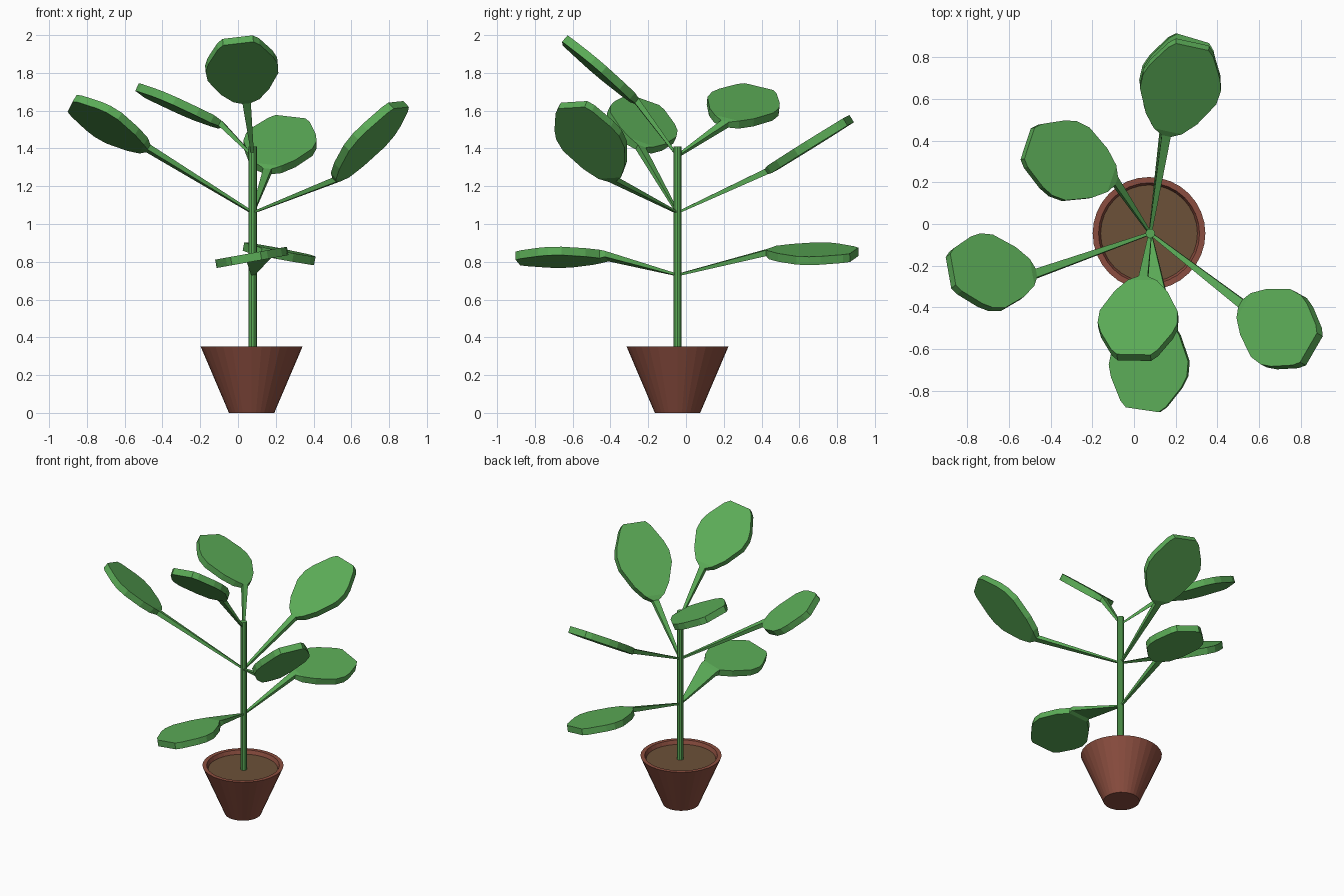
import bpy, bmesh, math
from mathutils import Vector

if "Cube" in bpy.data.objects:
    bpy.data.objects.remove(bpy.data.objects["Cube"])

SX, SY = 0.078, -0.045          # stem axis


def material(name, rgb):
    m = bpy.data.materials.new(name)
    m.diffuse_color = (*rgb, 1)
    m.use_nodes = True
    m.node_tree.nodes["Principled BSDF"].inputs["Base Color"].default_value = m.diffuse_color
    return m


GREEN = material("leaf green", (0.105, 0.41, 0.095))
CLAY = material("terracotta", (0.26, 0.076, 0.05))
SOIL = material("soil brown", (0.15, 0.082, 0.04))


def add_object(name, bm, mat):
    bmesh.ops.recalc_face_normals(bm, faces=bm.faces)
    me = bpy.data.meshes.new(name)
    bm.to_mesh(me)
    bm.free()
    me.materials.append(mat)
    ob = bpy.data.objects.new(name, me)
    bpy.context.collection.objects.link(ob)
    return ob


def loft(name, rings, mat):
    """Skin a list of vertex rings and cap both ends."""
    bm = bmesh.new()
    vs = [[bm.verts.new(p) for p in r] for r in rings]
    n = len(vs[0])
    for a, b in zip(vs, vs[1:]):
        for i in range(n):
            j = (i + 1) % n
            bm.faces.new((a[i], a[j], b[j], b[i]))
    bm.faces.new(vs[0])
    bm.faces.new(vs[-1])
    return add_object(name, bm, mat)


def lathe(name, profile, sides, mat, cx=SX, cy=SY):
    rings = [[(cx + r * math.cos(2 * math.pi * i / sides),
               cy + r * math.sin(2 * math.pi * i / sides), z)
              for i in range(sides)] for r, z in profile]
    return loft(name, rings, mat)


# Pot with rim, soil and stem
lathe("pot", [(0.12, 0), (0.27, 0.352), (0.242, 0.352), (0.228, 0.315)], 32, CLAY, 0.072)
lathe("soil", [(0.225, 0.30), (0.236, 0.325)], 32, SOIL, 0.072)
lathe("stem", [(0.023, 0.31), (0.023, 1.41)], 10, GREEN)

# Blade outline: (fraction of length, fraction of half width)
OUTLINE = [(0.06, 0.36), (0.2, 0.66), (0.45, 0.98), (0.6, 1.0),
           (0.72, 0.9), (0.94, 0.58), (1.0, 0.42)]


def leaf(name, z0, neck, tip_xy, slope, half=0.192, neck_half=0.022, thick=0.045):
    """Tapered stalk from the stem, flaring into a flat blade on a tilted plane."""
    a, b = slope
    neck = Vector(neck)
    dx, dy = tip_xy[0] - neck.x, tip_xy[1] - neck.y
    along = Vector((dx, dy, a * dx + b * dy))
    normal = Vector((-a, -b, 1)).normalized()
    side = normal.cross(along).normalized()

    def ring(p, w, t):
        s, u = side * w, normal * t / 2
        return [p - s + u, p + s + u, p + s - u, p - s - u]

    rings = [ring(Vector((SX, SY, z0)), 0.007, 0.012), ring(neck, neck_half, 0.032)]
    rings += [ring(neck + along * u, max(w * half, neck_half), thick) for u, w in OUTLINE]
    loft(name, rings, GREEN)


# Lower pair
leaf("low_front_leaf", 0.73, (0.11, -0.42, 0.83), (0.043, -0.89), (0.18, 0.0), neck_half=0.07)
leaf("low_back_leaf", 0.73, (0.145, 0.43, 0.85), (0.28, 0.89), (-0.2, 0.03))
# Middle three
leaf("middle_back_leaf", 1.06, (0.155, 0.43, 1.28), (0.28, 0.86), (0.02, 0.62))
leaf("middle_left_leaf", 1.06, (-0.475, -0.24, 1.40), (-0.878, -0.225), (-0.61, -0.47))
leaf("middle_right_leaf", 1.06, (0.52, -0.385, 1.235), (0.85, -0.60), (0.9, -0.46))
# Upper two
leaf("top_front_leaf", 1.36, (0.045, -0.26, 1.65), (0.0, -0.64), (0.1, -0.86))
leaf("top_back_leaf", 1.36, (-0.09, 0.205, 1.53), (-0.51, 0.385), (-0.46, -0.09))
